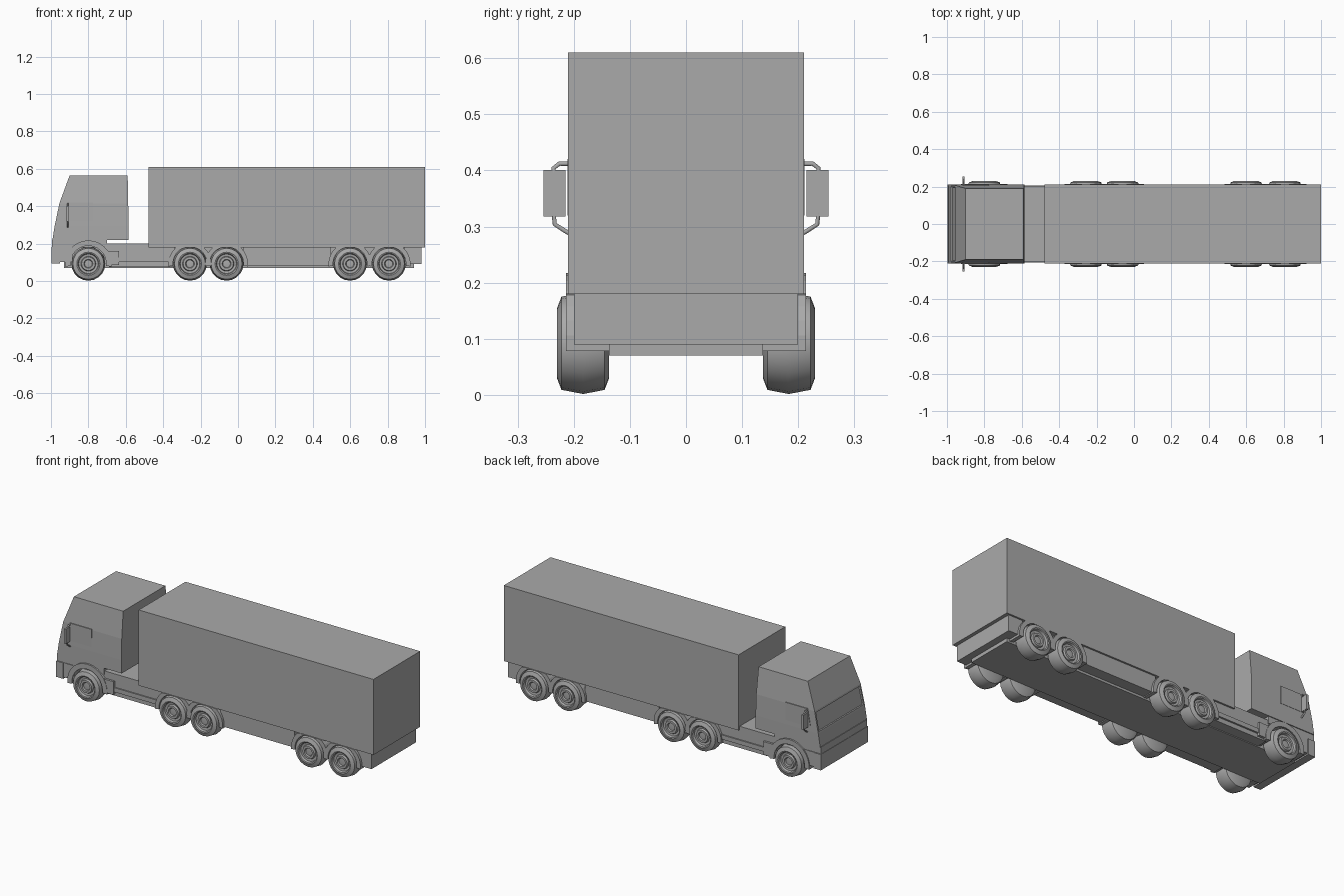
import bpy, bmesh, math
from mathutils import Matrix

old = bpy.data.objects.get("Cube")
if old:
    bpy.data.objects.remove(old, do_unlink=True)

# Single grey finish
GREY = (0.4, 0.4, 0.4, 1)
mat = bpy.data.materials.new("plain grey")
mat.use_nodes = True
mat.diffuse_color = GREY
mat.node_tree.nodes["Principled BSDF"].inputs["Base Color"].default_value = GREY


def finish(name, bm, smooth=None):
    bmesh.ops.recalc_face_normals(bm, faces=bm.faces)
    me = bpy.data.meshes.new(name)
    bm.to_mesh(me)
    bm.free()
    me.materials.append(mat)
    ob = bpy.data.objects.new(name, me)
    bpy.context.collection.objects.link(ob)
    if smooth:
        bpy.ops.object.select_all(action='DESELECT')
        ob.select_set(True)
        bpy.context.view_layer.objects.active = ob
        bpy.ops.object.shade_smooth_by_angle(angle=math.radians(smooth))
    return ob


def box(name, x0, x1, y0, y1, z0, z1):
    bm = bmesh.new()
    m = Matrix.Translation(((x0 + x1) / 2, (y0 + y1) / 2, (z0 + z1) / 2)) @ \
        Matrix.Diagonal((x1 - x0, y1 - y0, z1 - z0, 1))
    bmesh.ops.create_cube(bm, size=1, matrix=m)
    return finish(name, bm)


def side_prisms(name, outline, y0, y1):
    """Extrude an x-z outline from y0 to y1 on both sides of the truck."""
    bm = bmesh.new()
    for s in (-1, 1):
        a = [bm.verts.new((x, s * y0, z)) for x, z in outline]
        b = [bm.verts.new((x, s * y1, z)) for x, z in outline]
        bm.faces.new(a)
        bm.faces.new(b)
        n = len(outline)
        for i in range(n):
            bm.faces.new((a[i], a[(i + 1) % n], b[(i + 1) % n], b[i]))
    return finish(name, bm)


def rect(x0, x1, z0, z1):
    return [(x0, z0), (x1, z0), (x1, z1), (x0, z1)]


# Trailer box, skirts and chassis
box("cargo_box", -0.478, 1.0, -0.21, 0.21, 0.18, 0.61)
box("chassis_core", -0.93, 0.94, -0.137, 0.137, 0.07, 0.182)
box("trailer_mid_skirt", 0.03, 0.495, -0.2, 0.2, 0.083, 0.181)
box("trailer_tail", 0.89, 0.98, -0.2, 0.2, 0.09, 0.181)
box("tractor_deck", -0.72, -0.34, -0.2, 0.2, 0.125, 0.2)
side_prisms("frame_rail", rect(-0.64, -0.35, 0.10, 0.125), 0.13, 0.207)
side_prisms("fuel_tank", rect(-0.69, -0.34, 0.075, 0.10), 0.13, 0.197)
side_prisms("cab_step", rect(-0.705, -0.635, 0.085, 0.16), 0.13, 0.212)

# Front bumper and lower panel
box("front_bumper", -0.997, -0.952, -0.212, 0.212, 0.092, 0.182)
box("bumper_return", -0.955, -0.885, -0.208, 0.208, 0.10, 0.182)
box("lower_cab_panel", -0.995, -0.70, -0.205, 0.205, 0.18, 0.222)

# Cab lofted through (front x, rear x, z, half width)
levels = [(-0.998, -0.585, 0.18, 0.209), (-0.992, -0.585, 0.22, 0.21),
          (-0.98, -0.585, 0.295, 0.21), (-0.955, -0.587, 0.415, 0.207),
          (-0.90, -0.59, 0.565, 0.19)]
bm = bmesh.new()
rings = [[bm.verts.new(p) for p in ((f, -w, z), (r, -w, z), (r, w, z), (f, w, z))]
         for f, r, z, w in levels[1:]]
for a, b in zip(rings, rings[1:]):
    for i in range(4):
        bm.faces.new((a[i], a[(i + 1) % 4], b[(i + 1) % 4], b[i]))
bm.faces.new(rings[0])
bm.faces.new(rings[-1])
bmesh.ops.recalc_face_normals(bm, faces=bm.faces)
# Recessed windscreen in the middle front face
screen = [f for f in bm.faces if f.normal.x < -0.8 and 0.32 < f.calc_center_median().z < 0.4]
bmesh.ops.inset_region(bm, faces=screen, thickness=0.014, depth=0)
bmesh.ops.inset_region(bm, faces=screen, thickness=0.004, depth=-0.006)
finish("cab", bm)

# Side windows
side_prisms("side_window", [(-0.932, 0.32), (-0.775, 0.32), (-0.775, 0.42), (-0.912, 0.42)],
            0.204, 0.211)

# Mirrors with bent brackets
side_prisms("mirror_head", [(-0.918, 0.318), (-0.906, 0.318), (-0.906, 0.401), (-0.918, 0.401)],
            0.215, 0.254)
for s, side in ((1, "left"), (-1, "right")):
    cu = bpy.data.curves.new("mirror_bracket_" + side, 'CURVE')
    cu.dimensions = '3D'
    cu.bevel_depth = 0.0045
    cu.bevel_resolution = 1
    cu.use_fill_caps = True
    for path in ([(0.195, 0.412), (0.226, 0.412), (0.236, 0.404), (0.236, 0.395)],
                 [(0.203, 0.286), (0.212, 0.29), (0.234, 0.304), (0.236, 0.325)]):
        sp = cu.splines.new('POLY')
        sp.points.add(len(path) - 1)
        for p, (y, z) in zip(sp.points, path):
            p.co = (-0.91, s * y, z, 1)
    cu.materials.append(mat)
    bpy.context.collection.objects.link(bpy.data.objects.new(cu.name, cu))

# Wheels: lathed (y, radius) profile, with an arched fender over each
WZ = 0.092
tyre = [(0.137, 0.0), (0.137, 0.062), (0.145, 0.083), (0.183, 0.0905), (0.222, 0.083),
        (0.230, 0.062), (0.228, 0.056), (0.216, 0.052), (0.214, 0.040), (0.224, 0.036),
        (0.224, 0.024), (0.217, 0.020), (0.219, 0.0)]
SEG = 20


def wheel_pair(name, x):
    bm = bmesh.new()
    for s in (-1, 1):
        loops = []
        for y, r in tyre:
            if r == 0:
                loops.append([bm.verts.new((x, s * y, WZ))] * SEG)
            else:
                loops.append([bm.verts.new((x + r * math.sin(2 * math.pi * i / SEG), s * y,
                                            WZ + r * math.cos(2 * math.pi * i / SEG)))
                              for i in range(SEG)])
        for a, b in zip(loops, loops[1:]):
            for i in range(SEG):
                j = (i + 1) % SEG
                bm.faces.new(list(dict.fromkeys((a[i], a[j], b[j], b[i]))))
    finish(name, bm, 32)


def fender(name, x, r_in, r_out, top):
    angles = [math.radians(-7 + 194 * i / 14) for i in range(15)]
    outer = [(x + r_out * math.cos(t), min(WZ + r_out * math.sin(t), top)) for t in angles]
    inner = [(x + r_in * math.cos(t), min(WZ + r_in * math.sin(t), top - 0.002))
             for t in reversed(angles)]
    side_prisms(name, outer + inner, 0.135, 0.214)


for i, x in enumerate((-0.80, -0.257, -0.061, 0.599, 0.807)):
    wheel_pair(f"wheel_pair_{i + 1}", x)
    if i == 0:
        fender("cab_fender", x, 0.096, 0.125, 0.217)
    else:
        fender(f"fender_{i + 1}", x, 0.091, 0.115, 0.181)
